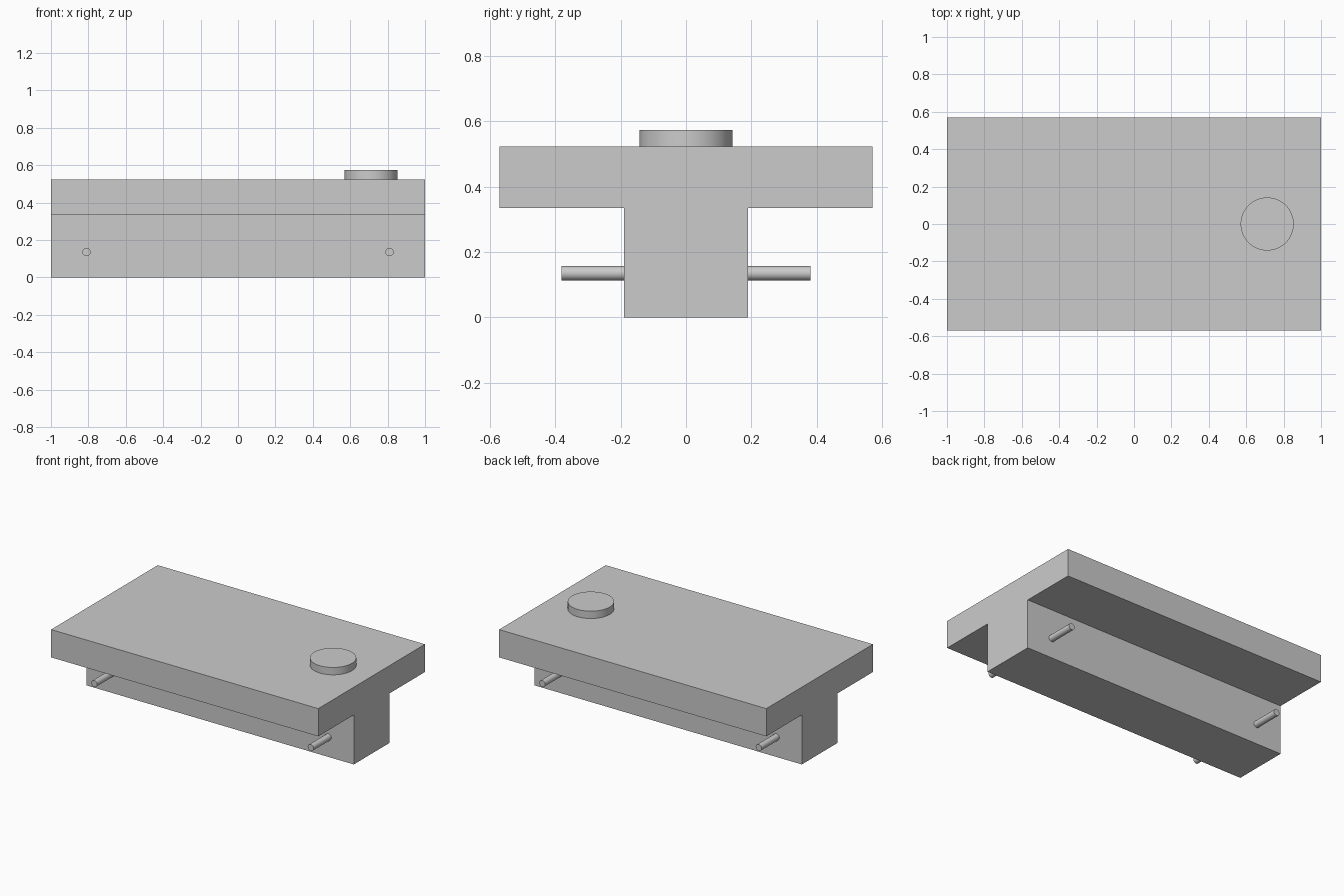
import bpy
import bmesh
from math import radians
from mathutils import Matrix

cube = bpy.data.objects.get("Cube")
if cube:
    bpy.data.objects.remove(cube, do_unlink=True)

grey = bpy.data.materials.new("plain_grey")
grey.use_nodes = True
colour = (0.6, 0.6, 0.6, 1)
grey.diffuse_color = colour
grey.node_tree.nodes["Principled BSDF"].inputs["Base Color"].default_value = colour


def finish(name, bm):
    bmesh.ops.recalc_face_normals(bm, faces=bm.faces)
    mesh = bpy.data.meshes.new(name)
    bm.to_mesh(mesh)
    bm.free()
    mesh.materials.append(grey)
    obj = bpy.data.objects.new(name, mesh)
    bpy.context.collection.objects.link(obj)
    return obj


def cylinder(name, radius, depth, location, sides, tilt=0):
    bm = bmesh.new()
    matrix = Matrix.Translation(location) @ Matrix.Rotation(radians(tilt), 4, "X")
    bmesh.ops.create_cone(bm, cap_ends=True, segments=sides, radius1=radius,
                          radius2=radius, depth=depth, matrix=matrix)
    obj = finish(name, bm)
    bpy.ops.object.select_all(action="DESELECT")
    obj.select_set(True)
    bpy.context.view_layer.objects.active = obj
    bpy.ops.object.shade_smooth_by_angle(angle=radians(35))
    return obj


# T-shaped body: half profile mirrored across y, extruded along x
half = [(0.19, 0), (0.19, 0.335), (0.57, 0.335), (0.57, 0.523)]
profile = half + [(-y, z) for y, z in reversed(half)]
bm = bmesh.new()
face = bm.faces.new([bm.verts.new((-1, y, z)) for y, z in profile])
end = bmesh.ops.extrude_face_region(bm, geom=[face], use_keep_orig=True)
bmesh.ops.translate(bm, vec=(2, 0, 0),
                    verts=[v for v in end["geom"] if isinstance(v, bmesh.types.BMVert)])
finish("t_shaped_body", bm)

# Round button on the top
cylinder("top_button", 0.142, 0.05, (0.712, 0, 0.548), 64)

# Pins sticking out of both sides of the stem
for x, side in ((0.81, "left"), (-0.81, "right")):
    for y, end_name in ((-0.285, "front"), (0.285, "back")):
        cylinder(f"{end_name}_{side}_pin", 0.022, 0.19, (x, y, 0.135), 24, 90)
